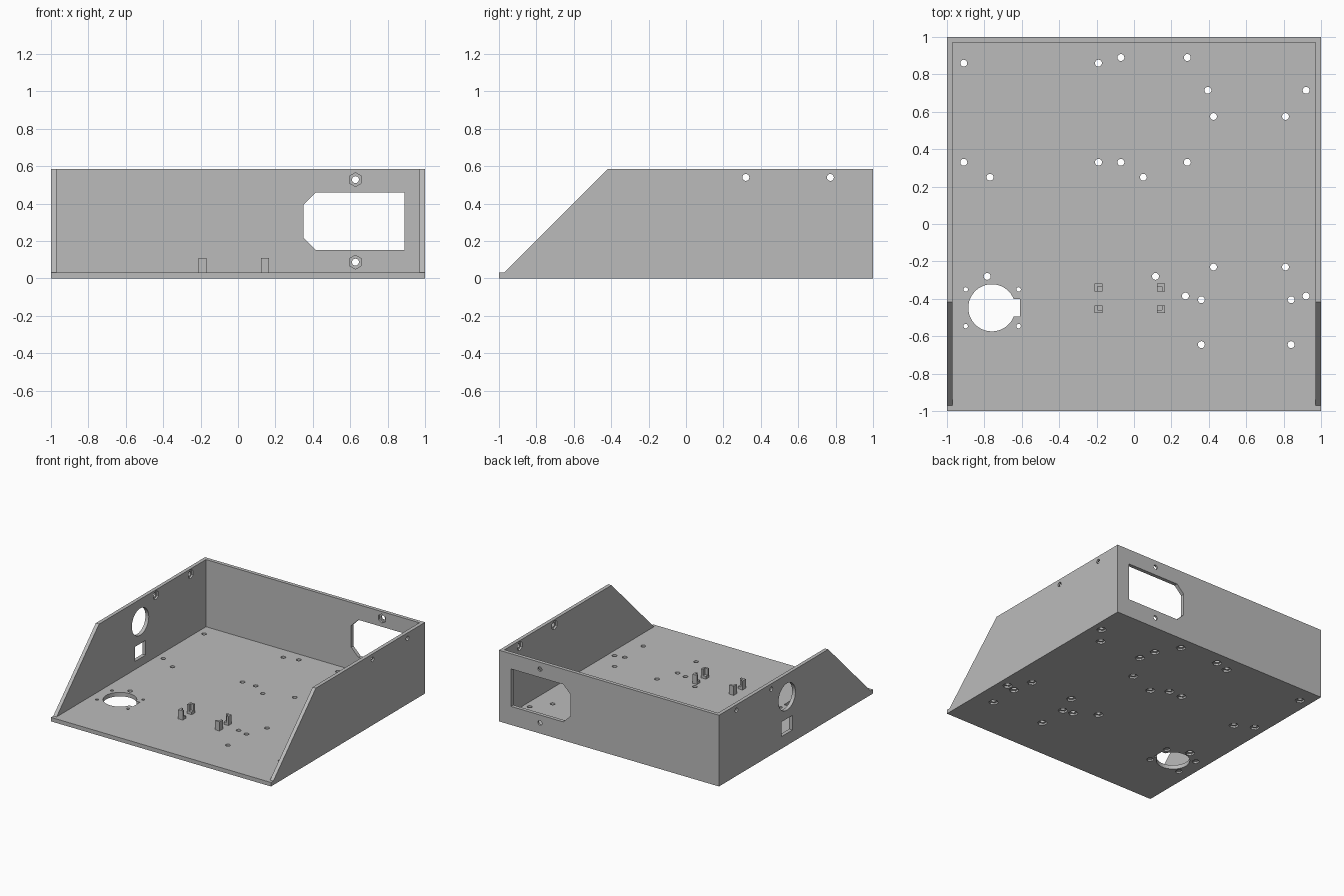
import bpy, bmesh
from math import sin, cos, pi, asin
from mathutils import Vector

if "Cube" in bpy.data.objects:
    bpy.data.objects.remove(bpy.data.objects["Cube"])

HEIGHT, FLOOR, WALL = 0.585, 0.033, 0.03
INNER = 1 - WALL
NUT_DEPTH = 0.015

grey = bpy.data.materials.new("plain grey")
grey.use_nodes = True
colour = (0.5, 0.5, 0.5, 1)
grey.diffuse_color = colour
grey.node_tree.nodes["Principled BSDF"].inputs["Base Color"].default_value = colour


def prism(bm, outline, axis, low, high):
    """Extrude a 2D outline along an axis; the outline uses the other two axes in order."""
    def place(p, t):
        c = list(p)
        c.insert("xyz".index(axis), t)
        return bm.verts.new(Vector(c))
    face = bm.faces.new([place(p, low) for p in outline])
    grown = bmesh.ops.extrude_face_region(bm, geom=[face])["geom"]
    shift = Vector([high - low if a == axis else 0 for a in "xyz"])
    bmesh.ops.translate(bm, vec=shift, verts=[g for g in grown if isinstance(g, bmesh.types.BMVert)])


def ring(u, v, r, n, start=0.0):
    return [(u + r * cos(start + 2 * pi * i / n), v + r * sin(start + 2 * pi * i / n)) for i in range(n)]


def rect(u0, u1, v0, v1):
    return [(u0, v0), (u1, v0), (u1, v1), (u0, v1)]


def make(name, bm):
    bmesh.ops.recalc_face_normals(bm, faces=bm.faces)
    mesh = bpy.data.meshes.new(name)
    bm.to_mesh(mesh)
    bm.free()
    mesh.materials.append(grey)
    obj = bpy.data.objects.new(name, mesh)
    bpy.context.collection.objects.link(obj)
    return obj


def cut(target, bm):
    cutter = make("cutter", bm)
    cutter.hide_render = True
    mod = target.modifiers.new("cut", "BOOLEAN")
    mod.operation, mod.solver, mod.object = "DIFFERENCE", "EXACT", cutter
    bpy.context.view_layer.objects.active = target
    bpy.ops.object.modifier_apply(modifier=mod.name)
    bpy.data.objects.remove(cutter)


# Tray: sloped side profile swept across, then hollowed out
bm = bmesh.new()
prism(bm, [(-1, 0), (1, 0), (1, HEIGHT), (-0.418, HEIGHT), (-INNER, FLOOR), (-1, FLOOR)], "x", -1, 1)
tray = make("tray", bm)
bm = bmesh.new()
prism(bm, rect(-INNER, INNER, -1.2, INNER), "z", FLOOR, 1)
cut(tray, bm)

holes, recesses = bmesh.new(), bmesh.new()

# Floor screw holes with nut recesses underneath
floor_holes = [
    (-0.91, 0.86), (-0.19, 0.86), (-0.07, 0.89), (0.285, 0.89),
    (-0.91, 0.33), (-0.19, 0.33), (-0.07, 0.33), (0.285, 0.33),
    (0.395, 0.715), (0.92, 0.715), (0.275, -0.385), (0.92, -0.385),
    (0.425, 0.575), (0.81, 0.575), (0.425, -0.23), (0.81, -0.23),
    (-0.77, 0.25), (0.05, 0.25), (-0.785, -0.28), (0.115, -0.28),
    (0.36, -0.405), (0.84, -0.405), (0.36, -0.645), (0.84, -0.645)]
socket_holes = [(x, y) for x in (-0.90, -0.617) for y in (-0.35, -0.546)]
for spots, hole_r, nut_r in ((floor_holes, 0.0185, 0.037), (socket_holes, 0.012, 0.028)):
    for x, y in spots:
        prism(holes, ring(x, y, hole_r, 20), "z", -0.1, 0.1)
        prism(recesses, ring(x, y, nut_r, 6, pi / 2), "z", -0.1, NUT_DEPTH)

# Keyed round socket opening in the floor
cx, cy, r, key = -0.76, -0.448, 0.126, 0.046
a0 = asin(key / r)
steps = 44
arc = [a0 + (2 * pi - 2 * a0) * i / steps for i in range(steps + 1)]
outline = [(cx + r * cos(a), cy + r * sin(a)) for a in arc]
prism(holes, outline + [(-0.61, cy - key), (-0.61, cy + key)], "z", -0.1, 0.1)

# Back wall power inlet opening and its screws
inlet = [(0.415, 0.152), (0.89, 0.152), (0.89, 0.46), (0.415, 0.46), (0.35, 0.395), (0.35, 0.217)]
prism(holes, inlet, "y", 0.9, 1.1)
for z in (0.087, 0.528):
    prism(holes, ring(0.628, z, 0.0185, 20), "y", 0.9, 1.1)
    prism(recesses, ring(0.628, z, 0.037, 6, pi / 2), "y", 0.9, INNER + NUT_DEPTH)

# Lid screws in both side walls
for side in (-1, 1):
    for y in (0.32, 0.772):
        prism(holes, ring(y, 0.54, 0.0185, 20), "x", side * 0.9, side * 1.1)
        prism(recesses, ring(y, 0.54, 0.037, 6, pi / 2), "x", side * 0.9, side * (INNER + NUT_DEPTH))

# Round and square openings in the right wall
prism(holes, ring(0.117, 0.40, 0.11, 48), "x", -1.1, -0.9)
prism(holes, rect(0.047, 0.187, 0.10, 0.22), "x", -1.1, -0.9)

cut(tray, holes)
cut(tray, recesses)

# Corner posts that hold a small board, notched toward the board
for sx, side in ((-1, "right"), (1, "left")):
    for sy, end in ((-1, "front"), (1, "back")):
        x, y, h, t = -0.022 + sx * 0.167, -0.398 + sy * 0.058, 0.021, 0.008
        corner = [(h, h), (-h, h), (-h, h - 2 * t), (h - 2 * t, h - 2 * t), (h - 2 * t, -h), (h, -h)]
        bm = bmesh.new()
        prism(bm, [(x + sx * u, y + sy * v) for u, v in corner], "z", FLOOR, 0.108)
        prism(bm, [(x + sx * u, y + sy * v) for u, v in rect(-h, h - 2 * t, -h, h - 2 * t)], "z", FLOOR, 0.055)
        make(f"{end}_{side}_board_post", bm)
